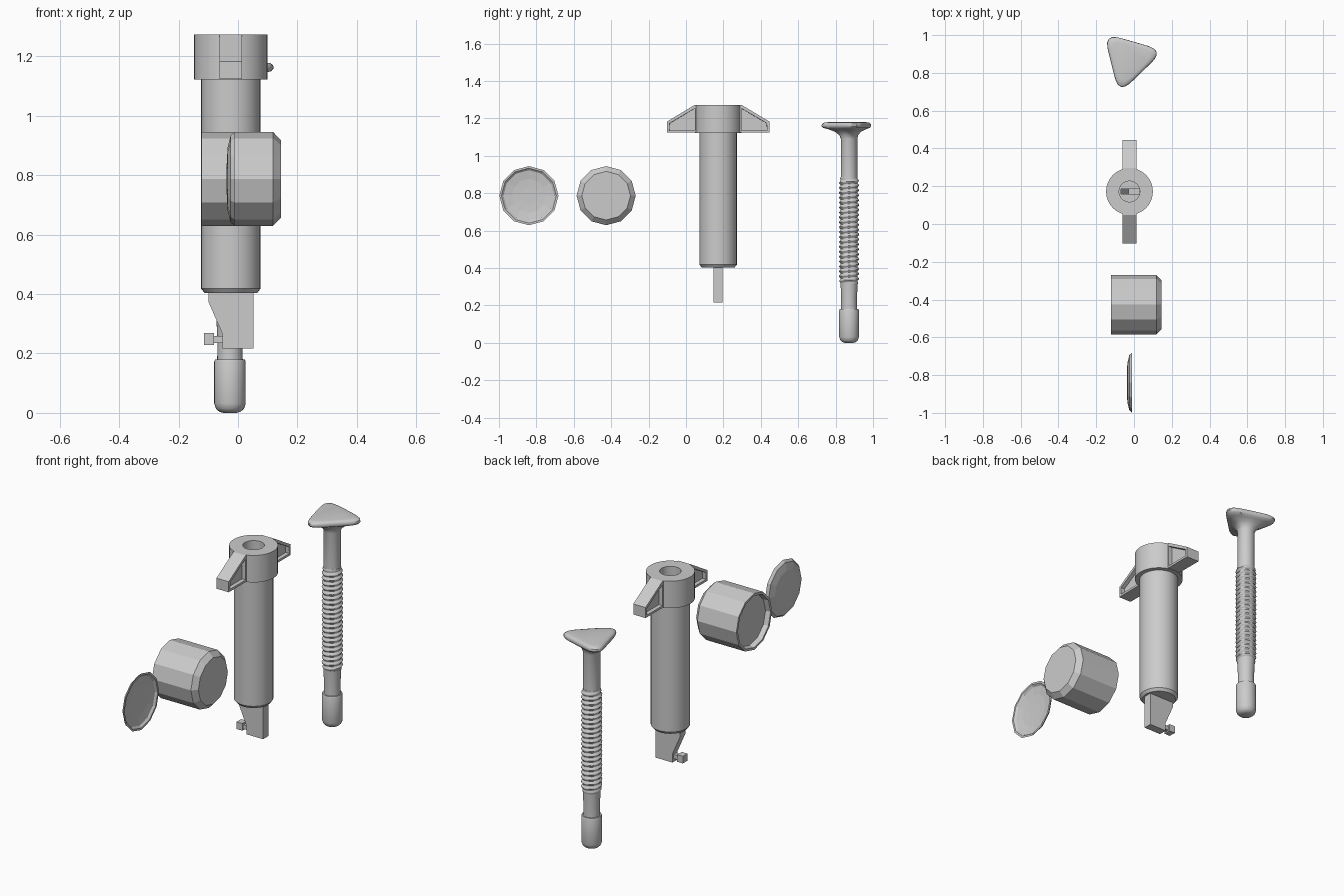
import bpy, bmesh
from math import sin, cos, pi, radians
from mathutils import Vector

if "Cube" in bpy.data.objects:
    bpy.data.objects.remove(bpy.data.objects["Cube"])


def finish(name, bm, smooth=None):
    bmesh.ops.recalc_face_normals(bm, faces=bm.faces)
    me = bpy.data.meshes.new(name)
    bm.to_mesh(me)
    bm.free()
    ob = bpy.data.objects.new(name, me)
    bpy.context.collection.objects.link(ob)
    if smooth:
        bpy.ops.object.select_all(action='DESELECT')
        ob.select_set(True)
        bpy.context.view_layer.objects.active = ob
        bpy.ops.object.shade_smooth_by_angle(angle=radians(smooth))
    return ob


def loft(name, count, sides, point, smooth=None):
    """Skin rings of points given by point(ring, angle), capping both ends."""
    bm = bmesh.new()
    rings = [[bm.verts.new(point(i, 2 * pi * j / sides)) for j in range(sides)]
             for i in range(count)]
    for a, b in zip(rings, rings[1:]):
        for j in range(sides):
            k = (j + 1) % sides
            bm.faces.new((a[j], a[k], b[k], b[j]))
    bm.faces.new(rings[0])
    bm.faces.new(rings[-1])
    return finish(name, bm, smooth)


def lathe(name, profile, centre, sides, axis='Z', smooth=None):
    """Turn (radius, position) pairs about a z or x axis."""
    def point(i, a):
        r, h = profile[i]
        p = (r * cos(a), r * sin(a), h) if axis == 'Z' else (h, r * cos(a), r * sin(a))
        return Vector(p) + Vector(centre)
    return loft(name, len(profile), sides, point, smooth)


def prism(name, pts, plane, lo, hi, pocket=None):
    """Extrude an outline in the 'XZ' or 'YZ' plane, optionally with recessed sides."""
    bm = bmesh.new()
    put = (lambda p, d: (p[0], d, p[1])) if plane == 'XZ' else (lambda p, d: (d, p[0], p[1]))
    a, b = ([bm.verts.new(put(p, d)) for p in pts] for d in (lo, hi))
    caps = [bm.faces.new(a), bm.faces.new(b)]
    for i in range(len(pts)):
        k = (i + 1) % len(pts)
        bm.faces.new((a[i], a[k], b[k], b[i]))
    bmesh.ops.recalc_face_normals(bm, faces=bm.faces)
    if pocket:
        bmesh.ops.inset_individual(bm, faces=caps, thickness=pocket[0])
        bmesh.ops.inset_individual(bm, faces=caps, thickness=0.001, depth=-pocket[1])
    return finish(name, bm)


def box(name, x0, x1, y0, y1, z0, z1):
    return prism(name, [(x0, z0), (x1, z0), (x1, z1), (x0, z1)], 'XZ', y0, y1)


CX = -0.024      # shared x axis of barrel and plunger
BY = 0.172       # barrel y
PY = 0.872       # plunger y

# Barrel with collar and blind bore
barrel = lathe('barrel', [(0.088, 0.403), (0.1, 0.418), (0.1, 1.122), (0.124, 1.122),
                          (0.124, 1.273), (0.055, 1.273), (0.055, 0.45)],
               (CX, BY, 0), 32, smooth=30)

# Finger wings with recessed sides
for label, s in (('front', -1), ('back', 1)):
    outline = [(0.112, 1.124), (0.274, 1.124), (0.274, 1.183), (0.124, 1.273), (0.112, 1.273)]
    prism(label + '_finger_wing', [(BY + s * y, z) for y, z in outline], 'YZ',
          CX - 0.038, CX + 0.038, pocket=(0.017, 0.022))

# Outlet fin below the barrel, with its catch
fin = prism('outlet_fin', [(-0.1, 0.41), (-0.1, 0.375), (-0.052, 0.265), (-0.052, 0.217),
                           (0.052, 0.217), (0.052, 0.41)], 'XZ', BY - 0.024, BY + 0.022)
box('catch_stem', -0.085, -0.045, BY - 0.012, BY + 0.012, 0.235, 0.258)
box('catch_knob', -0.115, -0.08, BY - 0.02, BY + 0.02, 0.228, 0.268)

# Channel running from the bore into the fin
cutter = prism('channel_cutter', [(-0.07, 0.47), (-0.07, 0.38), (-0.03, 0.27),
                                  (0.03, 0.27), (0.03, 0.47)], 'XZ', BY - 0.014, BY + 0.014)
cutter.hide_render = True
cutter.hide_viewport = True
for ob in (barrel, fin):
    mod = ob.modifiers.new('channel', 'BOOLEAN')
    mod.operation = 'DIFFERENCE'
    mod.solver = 'EXACT'
    mod.object = cutter

# Plunger: rounded tip and lower neck
lathe('plunger_tip', [(0.022, 0), (0.036, 0.004), (0.047, 0.014), (0.053, 0.032),
                      (0.053, 0.172), (0.05, 0.18), (0.043, 0.18), (0.042, 0.24), (0.046, 0.32)],
      (CX - 0.003, PY, 0), 28, smooth=40)

# Plunger: helical thread
Z0, Z1, TURNS, STEPS = 0.31, 0.888, 22, 6


def thread(i, a):
    t = i / STEPS
    wave = 0.5 + 0.5 * cos(2 * pi * t - a)
    fade = min(1, t, TURNS - t)
    r = 0.045 + 0.009 * wave * fade
    return (CX - 0.003 + r * cos(a), PY + r * sin(a), Z0 + (Z1 - Z0) * t / TURNS)


loft('plunger_thread', TURNS * STEPS + 1, 28, thread, smooth=50)

# Plunger: upper stem flaring into a rounded triangular thumb pad
CORNER = radians(14)


def triangle_radius(a):
    total = sum(max(0, cos(a - CORNER - pi / 3 - k * 2 * pi / 3)) ** 3 for k in range(3))
    return 0.096 * total ** (-1 / 3)


# (height, blend from stem circle to triangle)
PAD = [(0.88, 0), (1.09, 0), (1.11, 0.08), (1.128, 0.3), (1.142, 0.65), (1.15, 0.93),
       (1.159, 1), (1.17, 0.98), (1.177, 0.88), (1.18, 0.65)]


def pad(i, a):
    z, t = PAD[i]
    r = 0.044 * (1 - t) + triangle_radius(a) * t
    return (CX - 0.003 + r * cos(a), PY + r * sin(a), z)


loft('thumb_pad', len(PAD), 48, pad, smooth=40)

# Twelve-sided cup lying on its side, recessed at the left end
lathe('cup', [(0.13, 0.145), (0.158, 0.118), (0.158, -0.123), (0.145, -0.123), (0.14, -0.095)],
      (0, -0.427, 0.787), 12, axis='X')

# Matching dished lid
lathe('lid', [(0.05, -0.038), (0.105, -0.035), (0.146, -0.025), (0.158, -0.011),
              (0.147, -0.011), (0.136, -0.021), (0.09, -0.028), (0.045, -0.03)],
      (0, -0.84, 0.787), 12, axis='X')
